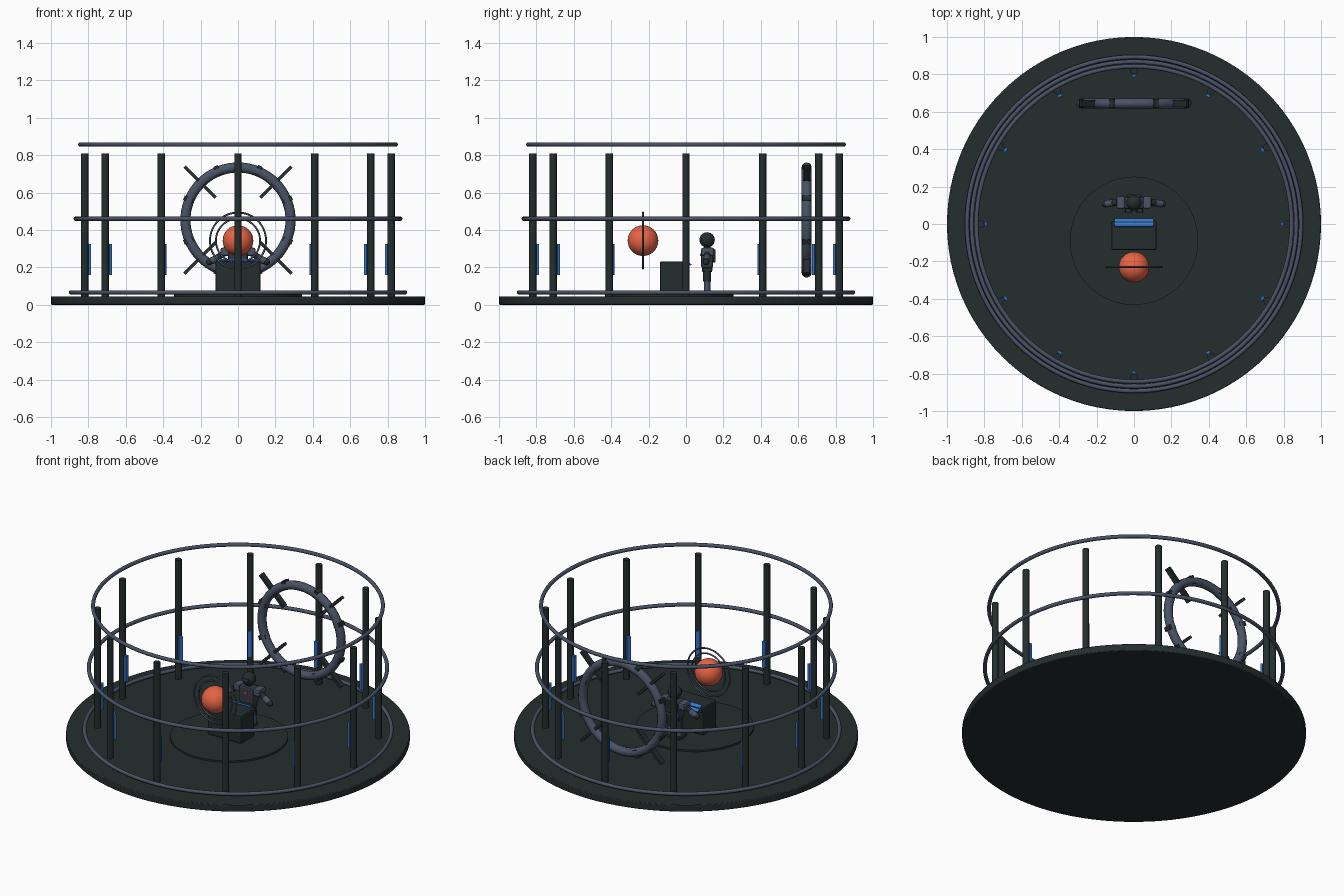
import bpy, math
from mathutils import Vector

if "Cube" in bpy.data.objects:
    bpy.data.objects.remove(bpy.data.objects["Cube"])


def mat(name, rgb):
    m = bpy.data.materials.new(name)
    m.diffuse_color = (*rgb, 1)
    m.use_nodes = True
    m.node_tree.nodes["Principled BSDF"].inputs["Base Color"].default_value = m.diffuse_color
    return m


DARK = mat("dark green grey", (0.018, 0.027, 0.027))
STEEL = mat("blue grey steel", (0.068, 0.085, 0.13))
SUIT = mat("dark steel", (0.035, 0.042, 0.06))
BLUE = mat("glowing blue", (0.035, 0.18, 0.62))
CORAL = mat("coral", (0.82, 0.13, 0.06))


def finish(name, m, smooth=True):
    o = bpy.context.object
    o.name = name
    o.data.materials.append(m)
    if smooth:
        bpy.ops.object.shade_smooth_by_angle(angle=math.radians(35))
    return o


def bevel(o, w, seg=2):
    b = o.modifiers.new("bevel", 'BEVEL')
    b.width, b.segments, b.limit_method = w, seg, 'ANGLE'


def box(name, m, loc, size, rot=(0, 0, 0), bev=0):
    bpy.ops.mesh.primitive_cube_add(size=1, location=loc, rotation=rot)
    o = finish(name, m, False)
    o.scale = size
    bpy.ops.object.transform_apply(location=False, rotation=False, scale=True)
    if bev:
        bevel(o, bev)
    return o


def cyl(name, m, loc, r, h, n=16):
    bpy.ops.mesh.primitive_cylinder_add(vertices=n, radius=r, depth=h, location=loc)
    return finish(name, m)


def rod(name, m, a, b, r, n=12):
    a, b = Vector(a), Vector(b)
    d = b - a
    o = cyl(name, m, (a + b) / 2, r, d.length, n)
    o.rotation_euler = d.to_track_quat('Z', 'Y').to_euler()
    return o


def ball(name, m, loc, r, n=32):
    bpy.ops.mesh.primitive_uv_sphere_add(segments=n, ring_count=n // 2, radius=r, location=loc)
    return finish(name, m)


def ring(name, m, loc, R, r, rot=(0, 0, 0), n=96):
    bpy.ops.mesh.primitive_torus_add(location=loc, rotation=rot, major_radius=R, minor_radius=r,
                                     major_segments=n, minor_segments=12)
    return finish(name, m)


UPRIGHT = (math.pi / 2, 0, 0)

# Platform and raised inner disc
bevel(cyl("platform", DARK, (0, 0, 0.0225), 1.0, 0.045, 96), 0.005)
cyl("inner_disc", DARK, (0, -0.09, 0.049), 0.343, 0.014, 64)

# Three railing hoops
for name, z, R in (("floor_hoop", 0.066, 0.893), ("middle_hoop", 0.46, 0.868), ("top_hoop", 0.857, 0.843)):
    ring(name, STEEL, (0, 0, z), R, 0.0115)

# Twelve posts with light strips on the inside
for i in range(12):
    a = i * math.pi / 6
    c, s = math.cos(a), math.sin(a)
    cyl("post", DARK, (0.82 * c, 0.82 * s, 0.4275), 0.02, 0.765, 12)
    box("post_light", BLUE, (0.793 * c, 0.793 * s, 0.243), (0.014, 0.024, 0.165), (0, 0, a))

# Standing gate ring with clamps and diagonal spokes
GATE = Vector((0, 0.645, 0.453))
ring("gate_ring", STEEL, GATE, 0.281, 0.027, UPRIGHT, 72)
for i in range(8):
    a = (i + 0.5) * math.pi / 4
    box("gate_clamp", DARK, GATE + 0.288 * Vector((math.cos(a), 0, math.sin(a))),
        (0.05, 0.045, 0.026), (0, -a, 0))
for i in range(4):
    a = (i + 0.5) * math.pi / 2
    box("gate_spoke", DARK, GATE + 0.287 * Vector((math.cos(a), 0, math.sin(a))),
        (0.235, 0.036, 0.017), (0, -a, 0))

# Floating globe with two orbit hoops
CORE = (0, -0.23, 0.343)
ball("globe", CORAL, CORE, 0.082)
for R in (0.15, 0.118):
    ring("orbit_hoop", STEEL, CORE, R, 0.005, UPRIGHT, 64)

# Control console with a sloping screen
box("console", DARK, (0, -0.07, 0.14), (0.24, 0.14, 0.175), bev=0.01)
box("console_top", DARK, (0, -0.062, 0.218), (0.24, 0.155, 0.028), bev=0.008)
box("screen", BLUE, (0, 0.007, 0.227), (0.21, 0.05, 0.008), (math.radians(-35), 0, 0))

# Standing operator facing the console
box("torso", SUIT, (0, 0.113, 0.25), (0.105, 0.065, 0.11), bev=0.012)
box("hips", DARK, (0, 0.113, 0.192), (0.09, 0.055, 0.035), bev=0.008)
box("chest_light", CORAL, (0, 0.079, 0.268), (0.014, 0.006, 0.014))
box("backpack", DARK, (0, 0.148, 0.262), (0.08, 0.02, 0.07), bev=0.005)
cyl("neck", DARK, (0, 0.113, 0.307), 0.018, 0.02)
ball("head", DARK, (0, 0.113, 0.347), 0.041, 24)
box("visor", SUIT, (0, 0.077, 0.35), (0.045, 0.012, 0.018), bev=0.004)
for s in (-1, 1):
    box("shoulder_pad", STEEL, (s * 0.07, 0.116, 0.283), (0.046, 0.07, 0.045), bev=0.01)
    rod("upper_arm", DARK, (s * 0.075, 0.113, 0.275), (s * 0.118, 0.113, 0.248), 0.017)
    rod("forearm", STEEL, (s * 0.11, 0.113, 0.252), (s * 0.145, 0.108, 0.232), 0.019)
    ball("hand", DARK, (s * 0.153, 0.107, 0.229), 0.018, 16)
    rod("thigh", DARK, (s * 0.026, 0.113, 0.195), (s * 0.03, 0.113, 0.125), 0.021)
    rod("shin", STEEL, (s * 0.03, 0.113, 0.13), (s * 0.03, 0.113, 0.065), 0.018)
    box("foot", DARK, (s * 0.03, 0.098, 0.066), (0.036, 0.075, 0.022), bev=0.005)
